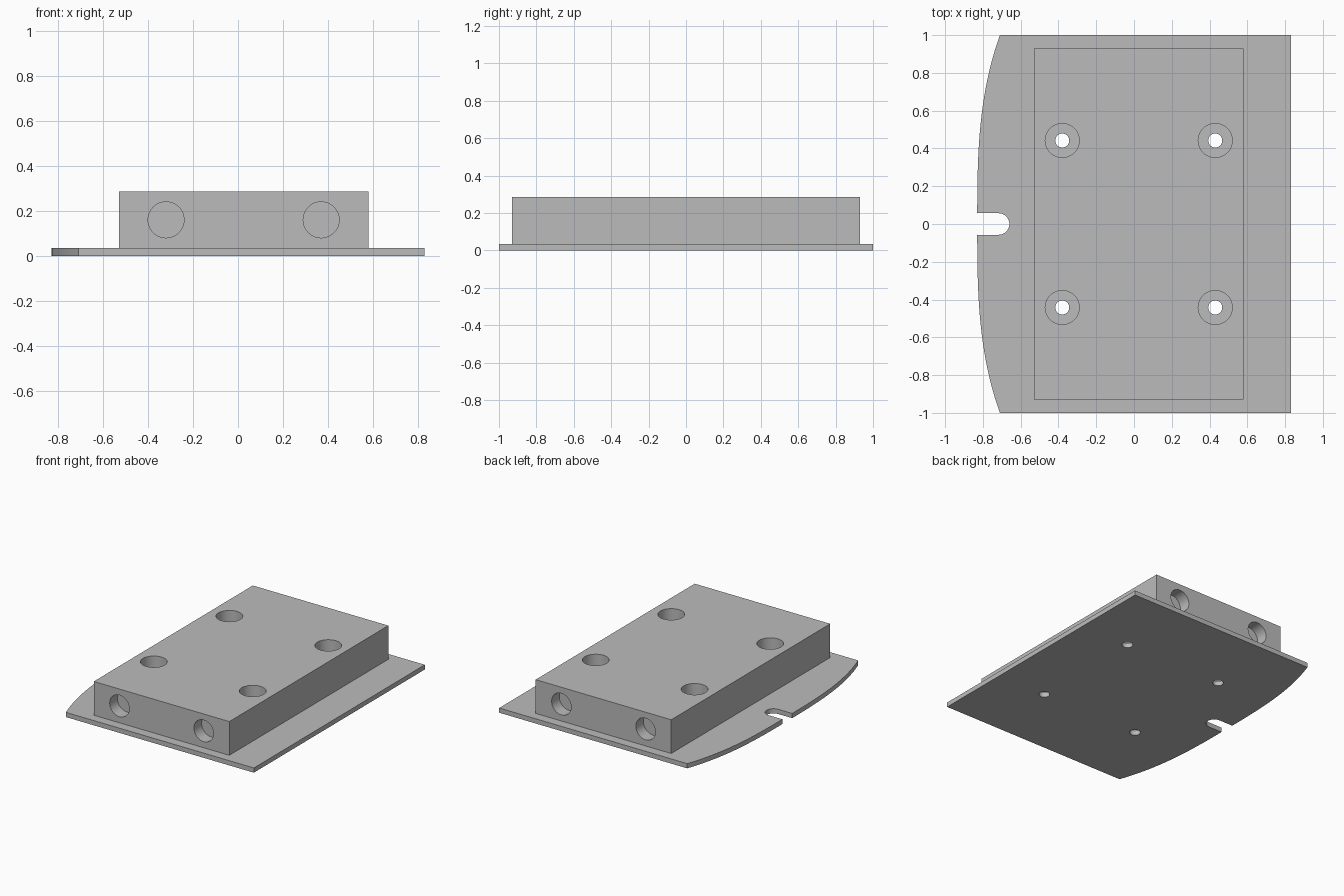
import bpy, bmesh, math

if "Cube" in bpy.data.objects:
    bpy.data.objects.remove(bpy.data.objects["Cube"], do_unlink=True)

grey = bpy.data.materials.new("plain grey")
grey.use_nodes = True
colour = (0.5, 0.5, 0.5, 1)
grey.diffuse_color = colour
grey.node_tree.nodes["Principled BSDF"].inputs["Base Color"].default_value = colour

PLATE_TOP, BLOCK_TOP = 0.035, 0.285
SCREWS = [(x, y) for x in (-0.38, 0.43) for y in (-0.442, 0.442)]


def extrude(name, outline, z0, z1):
    """Solid prism from a flat outline."""
    bm = bmesh.new()
    face = bm.faces.new([bm.verts.new((x, y, z0)) for x, y in outline])
    top = bmesh.ops.extrude_face_region(bm, geom=[face])["geom"]
    bmesh.ops.translate(bm, vec=(0, 0, z1 - z0),
                        verts=[v for v in top if isinstance(v, bmesh.types.BMVert)])
    bmesh.ops.recalc_face_normals(bm, faces=bm.faces)
    mesh = bpy.data.meshes.new(name)
    bm.to_mesh(mesh)
    bm.free()
    mesh.materials.append(grey)
    obj = bpy.data.objects.new(name, mesh)
    bpy.context.collection.objects.link(obj)
    return obj


def drill(obj, radius, depth, centre, rotation=(0, 0, 0)):
    """Cut a round hole centred on a point."""
    bpy.ops.mesh.primitive_cylinder_add(vertices=48, radius=radius, depth=depth,
                                        location=centre, rotation=rotation)
    cutter = bpy.context.object
    cutter.hide_render = True
    cutter.data.materials.append(grey)
    mod = obj.modifiers.new("hole", "BOOLEAN")
    mod.operation, mod.solver, mod.object = "DIFFERENCE", "EXACT", cutter
    bpy.context.view_layer.objects.active = obj
    bpy.ops.object.modifier_apply(modifier=mod.name)
    bpy.data.objects.remove(cutter, do_unlink=True)


def finish(obj):
    bpy.ops.object.select_all(action="DESELECT")
    obj.select_set(True)
    bpy.context.view_layer.objects.active = obj
    bpy.ops.object.shade_smooth_by_angle(angle=math.radians(30))


# Base plate: bowed edge with a round-ended slot in its middle
slot_r, slot_x = 0.057, -0.717
bow = [(-0.83 + 0.12 * y ** 3, y)
       for y in [slot_r + (1 - slot_r) * i / 24 for i in range(25)]]
slot = [(slot_x + slot_r * math.cos(a), slot_r * math.sin(a))
        for a in [math.pi * (i / 24 - 0.5) for i in range(25)]]
outline = ([(0.83, 1)] + bow[::-1] + slot[::-1]
           + [(x, -y) for x, y in bow] + [(0.83, -1)])
plate = extrude("base_plate", outline, 0, PLATE_TOP)
for x, y in SCREWS:
    drill(plate, 0.037, 0.2, (x, y, 0))
finish(plate)

# Block: wide screw wells from the top, shallow bores in both ends
block = extrude("block", [(-0.53, -0.93), (0.58, -0.93), (0.58, 0.93), (-0.53, 0.93)],
                PLATE_TOP, BLOCK_TOP)
for x, y in SCREWS:
    drill(block, 0.09, 0.6, (x, y, 0.16))
for x in (-0.32, 0.37):
    for y in (-0.93, 0.93):
        drill(block, 0.08, 0.18, (x, y, 0.16), (math.pi / 2, 0, 0))
finish(block)
